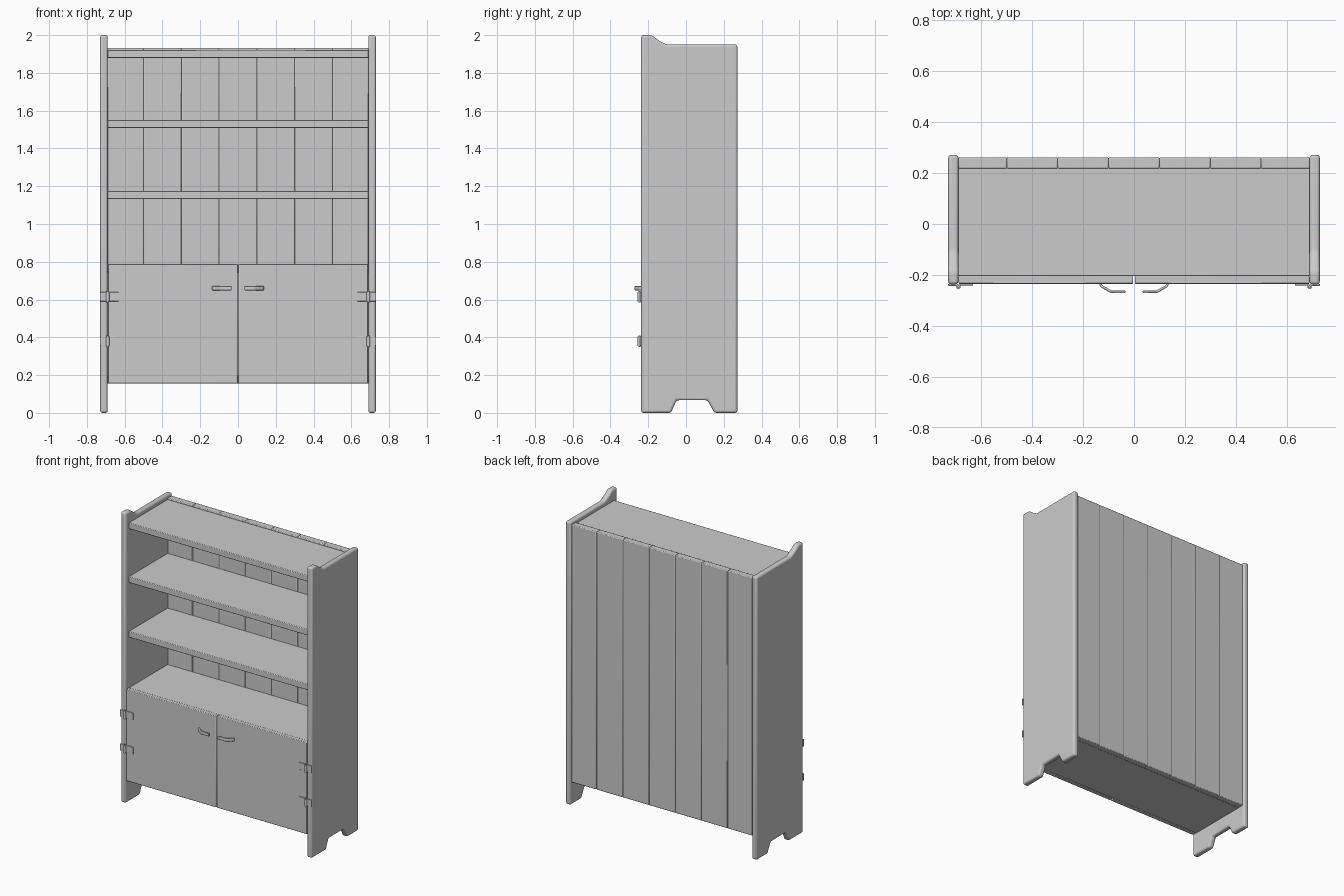
import bpy, bmesh
from mathutils import Vector

if "Cube" in bpy.data.objects:
    bpy.data.objects.remove(bpy.data.objects["Cube"])


def finish(name, bm, bevel=0.0, segments=2):
    bmesh.ops.recalc_face_normals(bm, faces=bm.faces)
    mesh = bpy.data.meshes.new(name)
    bm.to_mesh(mesh)
    bm.free()
    ob = bpy.data.objects.new(name, mesh)
    bpy.context.collection.objects.link(ob)
    if bevel:
        mod = ob.modifiers.new("rounded_edges", 'BEVEL')
        mod.width = bevel
        mod.segments = segments
        mod.limit_method = 'ANGLE'
        mod.angle_limit = 0.35
    bpy.ops.object.select_all(action='DESELECT')
    bpy.context.view_layer.objects.active = ob
    ob.select_set(True)
    bpy.ops.object.shade_smooth_by_angle(angle=0.6)
    return ob


def prism(name, points, direction, bevel=0.0, segments=2):
    bm = bmesh.new()
    face = bm.faces.new([bm.verts.new(p) for p in points])
    ext = bmesh.ops.extrude_face_region(bm, geom=[face])
    verts = [g for g in ext["geom"] if isinstance(g, bmesh.types.BMVert)]
    bmesh.ops.translate(bm, verts=verts, vec=Vector(direction))
    return finish(name, bm, bevel, segments)


def board(name, x0, x1, y0, y1, z0, z1, bevel=0.004, segments=2):
    x0, x1 = min(x0, x1), max(x0, x1)
    pts = [(x0, y0, z0), (x1, y0, z0), (x1, y1, z0), (x0, y1, z0)]
    return prism(name, pts, (0, 0, z1 - z0), bevel, segments)


def cylinder(name, x, y, z, radius, height):
    bm = bmesh.new()
    bmesh.ops.create_cone(bm, cap_ends=True, segments=16, radius1=radius,
                          radius2=radius, depth=height)
    bmesh.ops.translate(bm, verts=bm.verts, vec=(x, y, z))
    return finish(name, bm)


# Side panel outline (y, z): raised front lip, arched foot cut-out
SIDE = [(-0.237, 0.004), (-0.08, 0.004), (-0.05, 0.067), (0.114, 0.067),
        (0.15, 0.004), (0.272, 0.004), (0.272, 1.95), (-0.105, 1.95),
        (-0.145, 1.972), (-0.182, 2.0), (-0.237, 2.0)]
SIDE = [(y, 0.0 if z == 0.004 else z) for y, z in SIDE]

# Handle outline (x, y): foot on the door, bent out to a straight grip
HANDLE = [(0.126, -0.232), (0.126, -0.240), (0.088, -0.261), (0.034, -0.261),
          (0.034, -0.272), (0.090, -0.272), (0.132, -0.248), (0.138, -0.232)]

for s, label in ((-1, "left"), (1, "right")):
    prism(f"{label}_side_panel", [(s * 0.69, y, z) for y, z in SIDE],
          (s * 0.04, 0, 0), 0.012, 3)

    # Door with handle
    board(f"{label}_door", s * 0.003, s * 0.689, -0.235, -0.205, 0.155, 0.787)
    prism(f"{label}_handle", [(s * x, y, 0.649) for x, y in HANDLE],
          (0, 0, 0.022), 0.003)

    # Hinges: two leaves, a barrel and a pin
    for z, level in ((0.38, "lower"), (0.615, "upper")):
        n = f"{label}_{level}_hinge"
        board(f"{n}_door_leaf", s * 0.632, s * 0.688, -0.241, -0.233,
              z - 0.024, z + 0.024, 0.001)
        board(f"{n}_side_leaf", s * 0.692, s * 0.730, -0.243, -0.235,
              z - 0.024, z + 0.024, 0.001)
        cylinder(f"{n}_barrel", s * 0.690, -0.247, z, 0.009, 0.05)
        cylinder(f"{n}_pin", s * 0.690, -0.247, z, 0.005, 0.062)

# Shelves, from cabinet floor to top
for name, z in (("cabinet_floor", 0.155), ("cabinet_top", 0.743),
                ("lower_shelf", 1.132), ("middle_shelf", 1.509),
                ("top_shelf", 1.88)):
    board(name, -0.691, 0.691, -0.204, 0.22, z, z + 0.042)

# Back made of upright planks
edges = [-0.69, -0.5, -0.3, -0.1, 0.1, 0.3, 0.5, 0.69]
for i, (a, b) in enumerate(zip(edges, edges[1:])):
    board(f"back_plank_{i + 1}", a, b, 0.218, 0.262, 0.155, 1.932, 0.005)
